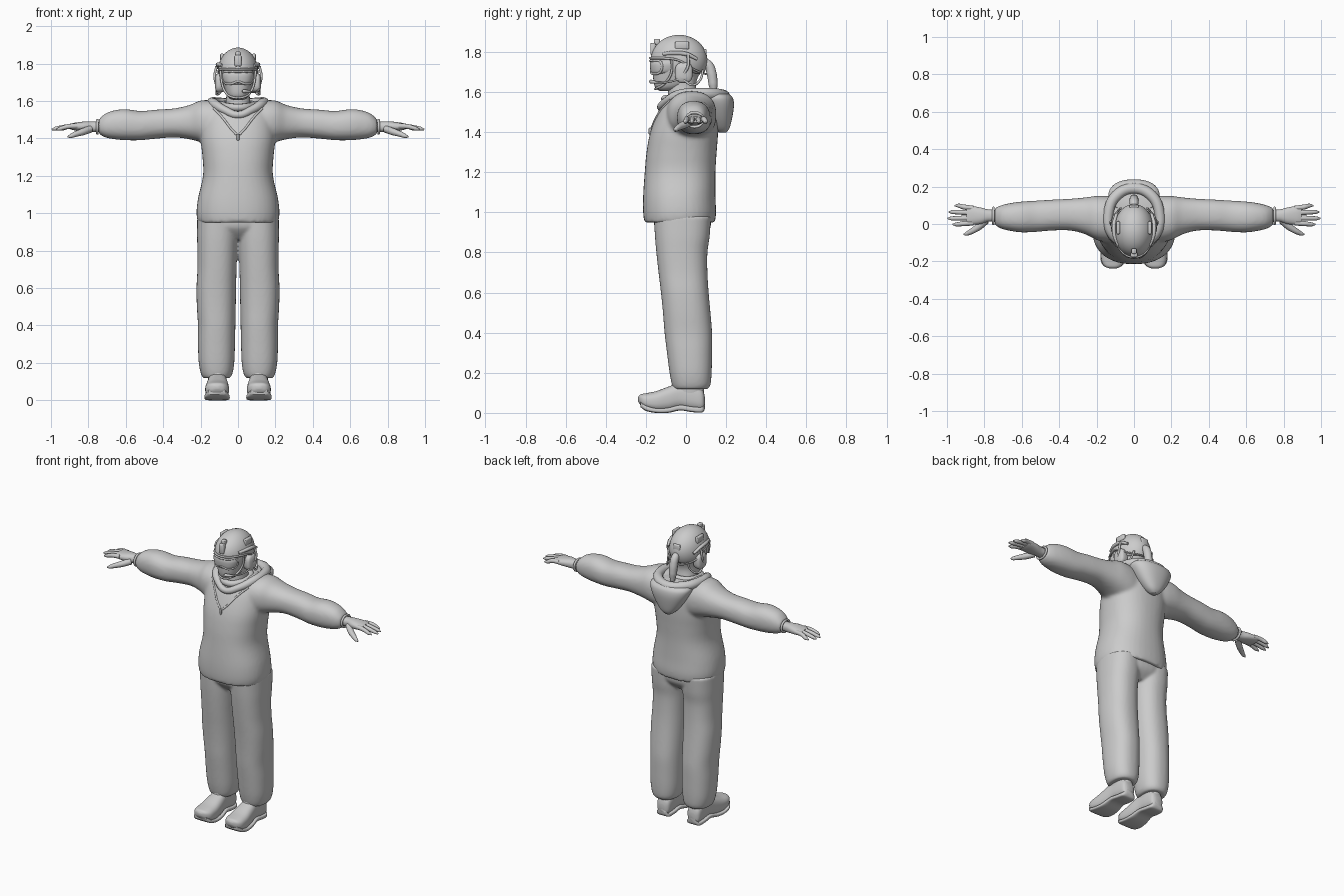
import bpy, bmesh
from math import sin, cos, pi, copysign
from mathutils import Vector


def catmull(a, b, c, d, t):
    return 0.5 * (2*b + (c-a)*t + (2*a-5*b+4*c-d)*t*t + (3*b-a-3*c+d)*t**3)


def loft(bm, axis, secs, n=2.3, seg=40, sub=4, flip=1):
    """Skin superellipse sections (t, a0, a1, b0, b1) placed along an axis."""
    rows = []
    for i in range(len(secs) - 1):
        q = [secs[max(i-1, 0)], secs[i], secs[i+1], secs[min(i+2, len(secs)-1)]]
        rows += [[catmull(*v, k/sub) for v in zip(*q)] for k in range(sub)]
    rows.append(secs[-1])
    rings = []
    for t, a0, a1, b0, b1 in rows:
        ring = []
        for k in range(seg):
            c, s = cos(2*pi*k/seg), sin(2*pi*k/seg)
            a = (a0+a1)/2 + (a1-a0)/2 * copysign(abs(c)**(2/n), c)
            b = (b0+b1)/2 + (b1-b0)/2 * copysign(abs(s)**(2/n), s)
            x, y, z = {'x': (t, a, b), 'y': (a, t, b), 'z': (a, b, t)}[axis]
            ring.append(bm.verts.new((x*flip, y, z)))
        rings.append(ring)
    for r, s in zip(rings, rings[1:]):
        for k in range(seg):
            bm.faces.new((r[k], r[(k+1) % seg], s[(k+1) % seg], s[k]))
    bm.faces.new(rings[0])
    bm.faces.new(rings[-1])


def add(name, mesh, mirror=False, voxel=0):
    ob = bpy.data.objects.new(name, mesh)
    bpy.context.collection.objects.link(ob)
    bpy.ops.object.select_all(action='DESELECT')
    ob.select_set(True)
    bpy.context.view_layer.objects.active = ob
    bpy.ops.object.shade_smooth_by_angle(angle=0.8)
    if mirror:
        ob.modifiers.new("mirror", 'MIRROR').use_clip = False
    if voxel:
        m = ob.modifiers.new("fuse", 'REMESH')
        m.mode, m.voxel_size, m.use_smooth_shade = 'VOXEL', voxel, True
        s = ob.modifiers.new("soften", 'SMOOTH')
        s.factor, s.iterations = 0.5, 6
    return ob


def finish(name, bm, **kw):
    bmesh.ops.recalc_face_normals(bm, faces=bm.faces[:])
    me = bpy.data.meshes.new(name)
    bm.to_mesh(me)
    bm.free()
    return add(name, me, **kw)


def solid(name, axis, secs, mirror=False, **kw):
    bm = bmesh.new()
    loft(bm, axis, secs, **kw)
    return finish(name, bm, mirror=mirror)


def tube(name, pts, mirror=False, closed=False):
    """Round tube through (x, y, z, radius) points."""
    cu = bpy.data.curves.new(name, 'CURVE')
    cu.dimensions, cu.bevel_depth, cu.bevel_resolution = '3D', 1, 3
    cu.resolution_u, cu.use_fill_caps = 6, True
    sp = cu.splines.new('BEZIER')
    sp.bezier_points.add(len(pts) - 1)
    sp.use_cyclic_u = closed
    for p, (x, y, z, r) in zip(sp.bezier_points, pts):
        p.co, p.radius = (x, y, z), r
        p.handle_left_type = p.handle_right_type = 'AUTO'
    tmp = bpy.data.objects.new("tmp", cu)
    bpy.context.collection.objects.link(tmp)
    dg = bpy.context.evaluated_depsgraph_get()
    me = bpy.data.meshes.new_from_object(tmp.evaluated_get(dg))
    bpy.data.objects.remove(tmp)
    return add(name, me, mirror=mirror)


def box(name, loc, size, mirror=False, bevel=0.006):
    bm = bmesh.new()
    bmesh.ops.create_cube(bm, size=1)
    for v in bm.verts:
        v.co = Vector(a*b + c for a, b, c in zip(v.co, size, loc))
    bmesh.ops.bevel(bm, geom=bm.edges[:], offset=bevel, segments=2, affect='EDGES', profile=0.5)
    return finish(name, bm, mirror=mirror)


def loop(pts):
    """Complete a half loop that starts and ends on x = 0."""
    return pts + [(-x, y, z, r) for x, y, z, r in pts[-2:0:-1]]


def sym(*rows):
    return [(z, -w, w, y0, y1) for z, w, y0, y1 in rows]


# Jacket: body and sleeves fused
bm = bmesh.new()
loft(bm, 'z', sym((.95, .215, -.208, .145), (1.0, .222, -.214, .15), (1.08, .214, -.214, .147),
                  (1.2, .187, -.206, .147), (1.3, .19, -.197, .153), (1.4, .2, -.178, .16),
                  (1.5, .195, -.14, .157), (1.56, .17, -.105, .135), (1.59, .12, -.08, .11)))
for f in (1, -1):
    loft(bm, 'x', [(.05, -.10, .14, 1.35, 1.59), (.13, -.10, .15, 1.36, 1.603), (.2, -.085, .15, 1.38, 1.602),
                   (.26, -.055, .142, 1.395, 1.578), (.34, -.035, .135, 1.405, 1.56), (.44, -.035, .13, 1.398, 1.553),
                   (.52, -.042, .125, 1.39, 1.546), (.6, -.045, .12, 1.39, 1.556), (.66, -.037, .112, 1.395, 1.55),
                   (.71, -.025, .1, 1.405, 1.532), (.745, -.005, .085, 1.425, 1.5)], flip=f)
jacket = finish("jacket", bm, voxel=.01)

# Trousers: hips and legs fused
bm = bmesh.new()
loft(bm, 'z', sym((.86, .11, -.10, .07), (.9, .19, -.14, .11), (.94, .207, -.16, .125), (1.02, .2, -.16, .125)))
for f in (1, -1):
    loft(bm, 'z', [(.118, .045, .185, -.06, .108), (.14, .03, .198, -.07, .122), (.2, .02, .21, -.082, .128),
                   (.3, .016, .214, -.095, .13), (.4, .014, .214, -.107, .13), (.5, .012, .22, -.115, .122),
                   (.6, .01, .222, -.125, .113), (.7, .008, .217, -.137, .107), (.8, .004, .217, -.148, .107),
                   (.88, 0, .219, -.155, .118), (.98, 0, .218, -.16, .125)], flip=f)
finish("trousers", bm, voxel=.008)

# Boots with soles and shafts
foot = [(.094, .09, .13, .03, .08), (.08, .068, .152, .012, .12), (.03, .062, .158, .014, .15),
        (-.03, .06, .16, .022, .15), (-.09, .052, .168, .008, .13), (-.15, .048, .175, .006, .108),
        (-.2, .052, .173, .02, .098), (-.228, .072, .155, .04, .092), (-.239, .1, .125, .06, .078)]
solid("boots", 'y', foot, mirror=True, n=2.6)
solid("boot_soles", 'y', [(y, a-.004, b+.004, max(c-.01, 0), c+.018) for y, a, b, c, d in foot[:8]],
      mirror=True, n=4)
solid("boot_shafts", 'z', [(.06, .065, .155, -.06, .085), (.12, .06, .16, -.072, .09),
                           (.155, .058, .162, -.068, .09), (.22, .065, .16, -.05, .08)], mirror=True)

# Hands
solid("palms", 'x', [(.735, .01, .075, 1.435, 1.488), (.78, .012, .078, 1.433, 1.49), (.82, .0, .088, 1.436, 1.49),
                     (.87, -.004, .096, 1.442, 1.484), (.895, .0, .094, 1.448, 1.478)], mirror=True)
for nm, y0, y1, tip in (("index", .006, -.002, .97), ("middle", .033, .03, .996),
                        ("ring", .06, .064, .99), ("little", .084, .098, .958)):
    tube(nm + "_fingers", [(.86, y0, 1.466, .014), (.91, (y0+y1)/2, 1.463, .0135),
                           (tip-.02, y1, 1.452, .011), (tip, y1, 1.447, .004)], mirror=True)
tube("thumbs", [(.79, .02, 1.45, .02), (.83, -.015, 1.435, .019), (.87, -.04, 1.422, .015),
                (.895, -.052, 1.412, .011), (.91, -.056, 1.408, .004)], mirror=True)
tube("cuff_bands", [(.752, .043 + .043*cos(a*pi/4), 1.462 + .036*sin(a*pi/4), .007) for a in range(8)],
     mirror=True, closed=True)

# Hood pouch hanging on the back, with rolled rim around the neck
solid("hood", 'z', sym((1.398, .02, .165, .20), (1.42, .05, .14, .217), (1.47, .09, .11, .23),
                       (1.53, .125, .08, .239), (1.57, .138, .06, .234), (1.59, .125, .07, .215)))
tube("hood_rim", loop([(0, -.125, 1.525, .02), (.07, -.10, 1.55, .022), (.128, -.035, 1.585, .026),
                       (.136, .06, 1.592, .028), (.095, .15, 1.588, .03), (0, .19, 1.58, .03)]), closed=True)

# Front V seams and zip pull, laid on the jacket surface
bpy.context.view_layer.update()
dg = bpy.context.evaluated_depsgraph_get()


def on_chest(x, z):
    hit, co, _, _ = jacket.ray_cast(Vector((x, -1, z)), Vector((0, 1, 0)), depsgraph=dg)
    return co.y if hit else -.17


tube("collar_seams", [(x, on_chest(x, z), z, .006) for x, z in
                      ((.13, 1.56), (.1, 1.53), (.07, 1.495), (.04, 1.455), (.008, 1.42))], mirror=True)
box("zip_pull", (0, on_chest(0, 1.405) - .003, 1.405), (.014, .014, .035), bevel=.004)

# Neck, face and scarf
solid("neck", 'z', sym((1.52, .075, -.10, .08), (1.58, .068, -.09, .06), (1.64, .062, -.09, .05), (1.7, .07, -.1, .07)))
tube("scarf", loop([(0, -.105, 1.565, .02), (.06, -.07, 1.57, .02), (.08, -.01, 1.58, .018),
                    (.055, .055, 1.585, .018), (0, .075, 1.585, .018)]), closed=True)
solid("face", 'z', sym((1.605, .025, -.13, -.06), (1.617, .048, -.148, -.03), (1.64, .064, -.16, .02),
                       (1.69, .079, -.165, .07), (1.74, .088, -.165, .085), (1.8, .086, -.155, .085), (1.83, .07, -.13, .06)))

# Goggles
solid("goggles", 'z', sym((1.688, .055, -.168, -.07), (1.7, .077, -.176, -.03), (1.735, .087, -.18, 0),
                          (1.755, .084, -.176, 0)), n=2.5)
tube("goggle_frame", loop([(0, -.178, 1.756, .006), (.045, -.168, 1.756, .006), (.08, -.125, 1.748, .006),
                           (.076, -.125, 1.705, .006), (.045, -.163, 1.69, .006), (0, -.174, 1.703, .006)]), closed=True)

# Helmet shell: dome that drops lower at the back
bm = bmesh.new()
SEG, ROWS = 64, 18
prev, top = None, bm.verts.new((0, -.035, 1.885))
for j in range(1, ROWS + 1):
    ring = []
    for k in range(SEG):
        a = 2*pi*k/SEG
        back = max(0, min(1, (.25 - cos(a)) / .9))      # 0 at the front, 1 at the back
        back = back*back*(3 - 2*back)
        t = j/ROWS * (1.47 + .62*back)
        r = sin(t) if t < pi/2 else 1 - .5*(t - pi/2)**2
        ring.append(bm.verts.new((.107*r*sin(a), -.035 - .142*r*cos(a), 1.757 + .128*cos(t))))
    for k in range(SEG):
        q = (k+1) % SEG
        bm.faces.new((prev[k], ring[k], ring[q], prev[q]) if prev else (top, ring[k], ring[q]))
    prev = ring
shell = finish("helmet", bm)
sol = shell.modifiers.new("thickness", 'SOLIDIFY')
sol.thickness = .01

# Helmet fittings
tube("helmet_brim", loop([(0, -.178, 1.769, .006), (.055, -.157, 1.769, .006), (.092, -.1, 1.768, .006),
                          (.105, -.035, 1.757, .005), (.088, .045, 1.71, .005), (0, .1, 1.69, .005)]), closed=True)
box("front_mount", (0, -.165, 1.815), (.036, .026, .06))
box("mount_plate", (0, -.145, 1.85), (.026, .03, .03))
tube("side_rails", [(.085, -.115, 1.79, .008), (.104, -.06, 1.795, .011), (.107, 0, 1.79, .011),
                    (.094, .055, 1.765, .008)], mirror=True)
box("side_panels", (.085, -.02, 1.833), (.02, .07, .04), mirror=True)
box("rear_panel", (0, .09, 1.79), (.05, .025, .05))

# Headset, straps and microphone
solid("ear_cups", 'x', [(.075, -.05, .03, 1.65, 1.745), (.1, -.055, .033, 1.645, 1.748),
                        (.115, -.05, .028, 1.65, 1.742), (.123, -.03, .01, 1.67, 1.725)], mirror=True, n=2.8)
tube("headset_arms", [(.117, -.01, 1.69, .007), (.125, .01, 1.73, .007), (.115, .01, 1.785, .007)], mirror=True)
tube("headset_cables", [(.115, -.01, 1.66, .006), (.112, .03, 1.635, .006), (.085, .07, 1.66, .006),
                        (.07, .085, 1.71, .006)], mirror=True)
tube("chin_straps", [(.095, -.07, 1.765, .006), (.085, -.075, 1.69, .006), (.062, -.11, 1.64, .006),
                     (.03, -.145, 1.62, .006), (0, -.153, 1.615, .006)], mirror=True)
tube("microphone", [(.115, -.03, 1.665, .005), (.1, -.09, 1.65, .005), (.07, -.145, 1.648, .005),
                    (.05, -.163, 1.65, .009), (.03, -.175, 1.652, .01), (.022, -.178, 1.652, .004)])

# Ponytail
tube("ponytail", [(0, .08, 1.755, .018), (0, .112, 1.735, .024), (0, .128, 1.69, .026),
                  (0, .135, 1.64, .024), (0, .14, 1.595, .014), (0, .143, 1.58, .004)])
